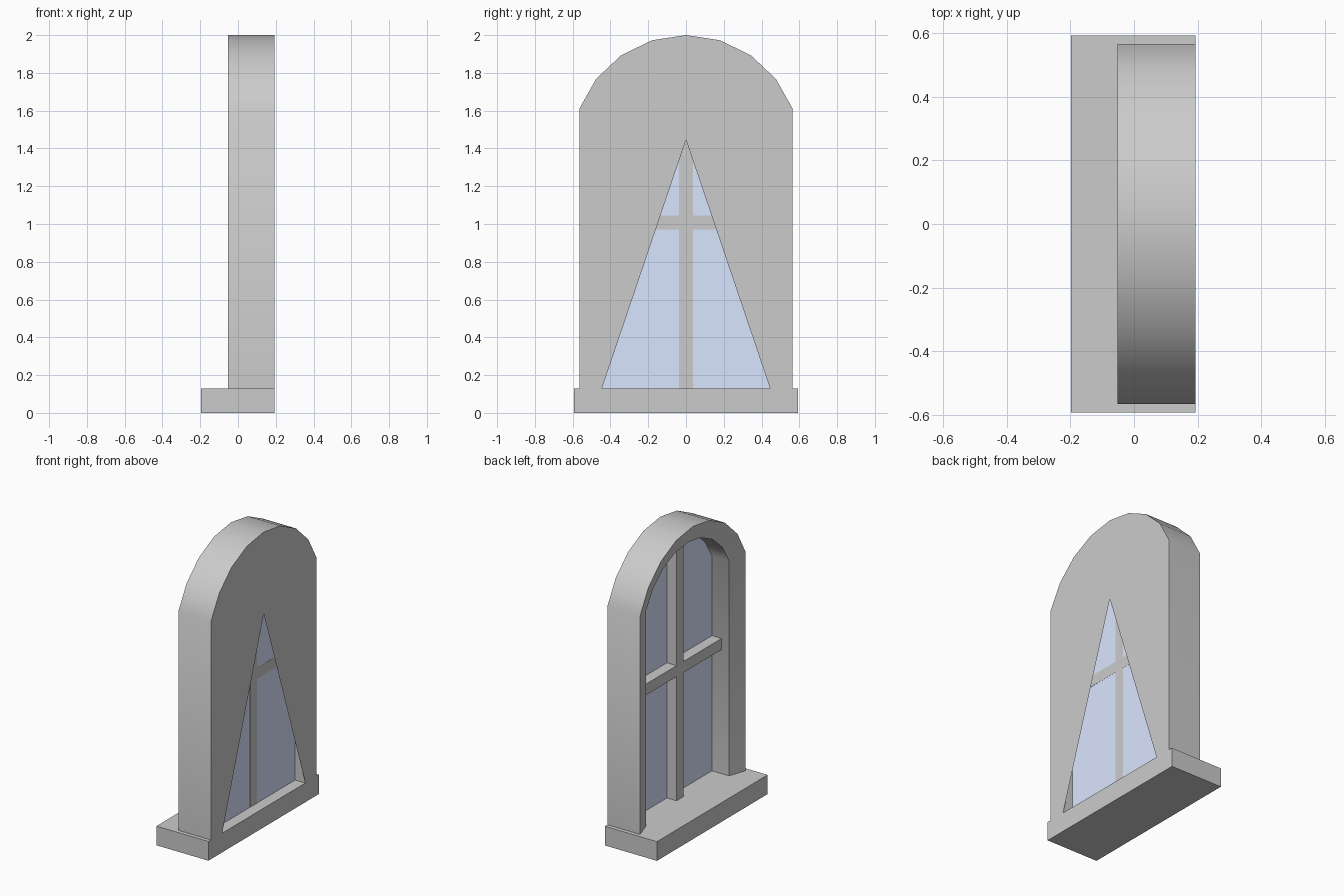
import bpy, bmesh
from math import sin, cos, asin, radians

if "Cube" in bpy.data.objects:
    bpy.data.objects.remove(bpy.data.objects["Cube"])

SILL_TOP, ARC_Z, SEG = 0.13, 1.396, 8
BACK, FRONT, LIP, GLASS = 0.193, -0.052, -0.012, 0.117


def arch(half_width, radius):
    """Arched outline as (y, z), from one foot over the top to the other."""
    end = asin(half_width / radius)
    arc = [end * (1 - 2 * i / SEG) for i in range(SEG + 1)]
    pts = [(radius * sin(a), ARC_Z + radius * cos(a)) for a in arc]
    return [(half_width, SILL_TOP)] + pts + [(-half_width, SILL_TOP)]


def triangle(half_width, apex, count):
    """Triangular outline with the same number of points as the arch."""
    pts = []
    for i in range(count):
        t = 1 - 2 * i / (count - 1)
        pts.append((half_width * t, SILL_TOP + (apex - SILL_TOP) * (1 - abs(t))))
    return pts


def finish(name, bm):
    mesh = bpy.data.meshes.new(name)
    bm.to_mesh(mesh)
    bm.free()
    obj = bpy.data.objects.new(name, mesh)
    bpy.context.collection.objects.link(obj)
    return obj


def box(name, x0, x1, y0, y1, z0, z1):
    bm = bmesh.new()
    bmesh.ops.create_cube(bm, size=1)
    for v in bm.verts:
        v.co = ((x0 + x1) / 2 + v.co.x * (x1 - x0),
                (y0 + y1) / 2 + v.co.y * (y1 - y0),
                (z0 + z1) / 2 + v.co.z * (z1 - z0))
    return finish(name, bm)


outer = arch(0.565, 0.604)
inner = arch(0.445, 0.484)
hole = triangle(0.445, 1.445, len(outer))

# Frame: back wall with triangular hole, outside, bevelled front, reveal
bm = bmesh.new()
sections = [(BACK, hole), (BACK, outer), (FRONT, outer), (LIP, inner), (BACK, inner)]
rings = [[bm.verts.new((x, y, z)) for y, z in pts] for x, pts in sections]
for a, b in zip(rings, rings[1:]):
    for i in range(len(a) - 1):
        bm.faces.new((a[i], b[i], b[i + 1], a[i + 1])).smooth = True
frame = finish("arched_frame", bm)
frame.data.set_sharp_from_angle(angle=radians(35))

# Glass sheet filling the inner arch
bm = bmesh.new()
bm.faces.new([bm.verts.new((GLASS, y, z)) for y, z in inner])
glass = finish("glass_pane", bm)
mat = bpy.data.materials.new("blue_glass")
mat.diffuse_color = (0.70, 0.79, 1.0, 1)
mat.use_nodes = True
mat.node_tree.nodes["Principled BSDF"].inputs["Base Color"].default_value = mat.diffuse_color
glass.data.materials.append(mat)

# Glazing bars, just breaking through the glass
box("vertical_bar", 0.045, GLASS + 0.001, -0.037, 0.037, SILL_TOP, ARC_Z + 0.484)
box("horizontal_bar", 0.045, GLASS + 0.001, -0.445, 0.445, 0.97, 1.045)

# Sill
box("sill", -0.197, BACK, -0.592, 0.592, 0, SILL_TOP)
